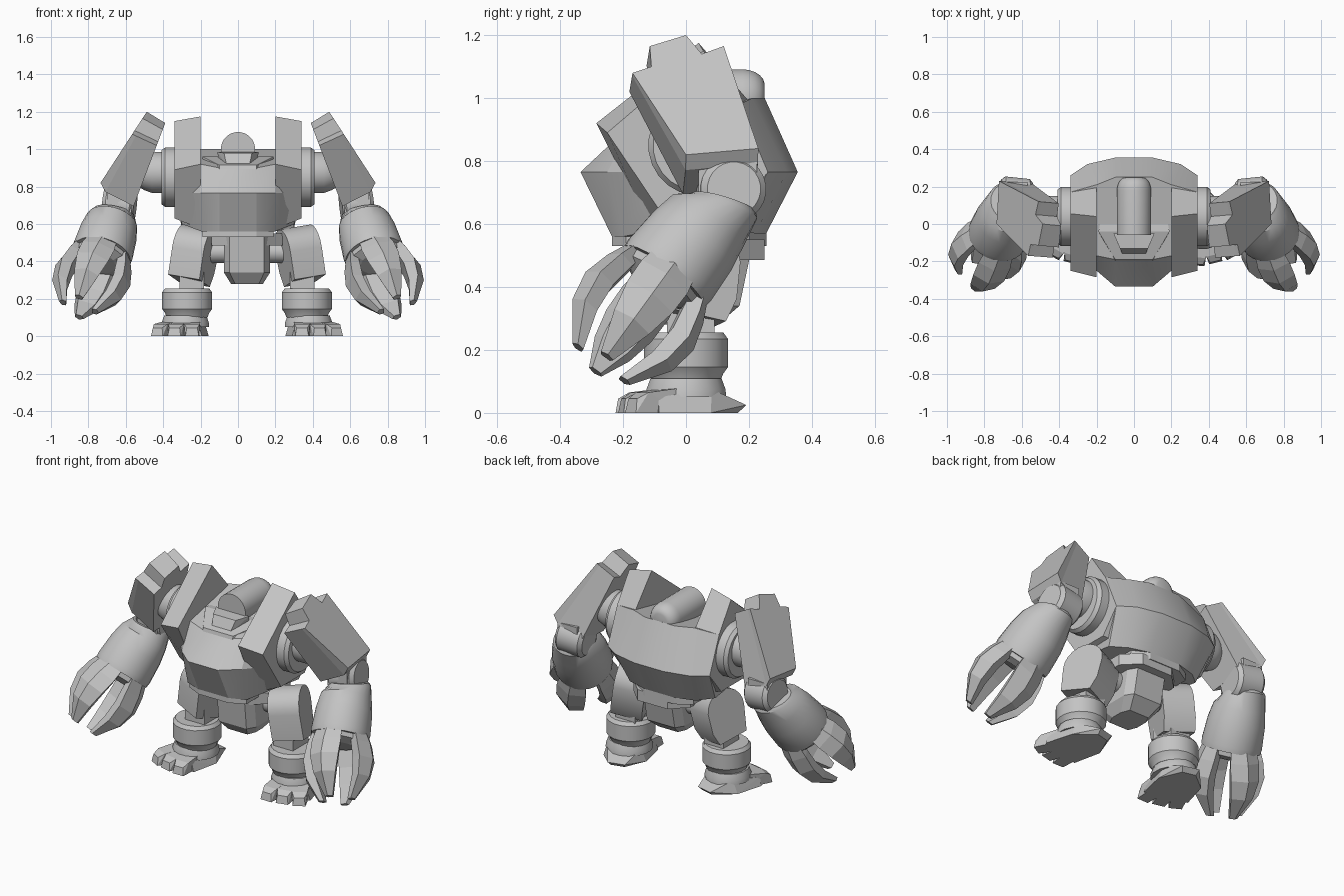
import bpy, bmesh, math
from mathutils import Vector, Matrix

if "Cube" in bpy.data.objects:
    bpy.data.objects.remove(bpy.data.objects["Cube"], do_unlink=True)

grey = bpy.data.materials.new("plain_grey")
grey.use_nodes = True
tone = (0.55, 0.55, 0.55, 1)
grey.diffuse_color = tone
grey.node_tree.nodes["Principled BSDF"].inputs["Base Color"].default_value = tone

HIP_X = 0.048          # the lower body sits slightly off centre
SIDES = (("left_", 1), ("right_", -1))


def finish(name, bm, smooth):
    bmesh.ops.recalc_face_normals(bm, faces=bm.faces)
    mesh = bpy.data.meshes.new(name)
    bm.to_mesh(mesh)
    bm.free()
    mesh.materials.append(grey)
    ob = bpy.data.objects.new(name, mesh)
    bpy.context.collection.objects.link(ob)
    if smooth:
        bpy.ops.object.select_all(action="DESELECT")
        ob.select_set(True)
        bpy.context.view_layer.objects.active = ob
        bpy.ops.object.shade_smooth_by_angle(angle=math.radians(smooth))
    return ob


def loft(name, rings, smooth=0):
    """Skin a stack of equal-length rings and cap both ends."""
    bm = bmesh.new()
    rows = [[bm.verts.new(p) for p in r] for r in rings]
    n = len(rows[0])
    for a, b in zip(rows, rows[1:]):
        for i in range(n):
            j = (i + 1) % n
            bm.faces.new((a[i], a[j], b[j], b[i]))
    bm.faces.new(rows[0])
    bm.faces.new(rows[-1])
    return finish(name, bm, smooth)


def hull(name, points):
    bm = bmesh.new()
    for p in points:
        bm.verts.new(p)
    res = bmesh.ops.convex_hull(bm, input=bm.verts)
    bmesh.ops.delete(bm, geom=list(set(res["geom_interior"])), context="VERTS")
    return finish(name, bm, 0)


def ring(centre, axis, r, n=24):
    rot = Vector(axis).to_track_quat("Z", "Y")
    return [Vector(centre) + rot @ Vector((r * math.cos(t), r * math.sin(t), 0))
            for t in (2 * math.pi * (i + 0.5) / n for i in range(n))]


def tube(start, axis, steps, n=24):
    """Rings from (distance, radius) steps along an axis."""
    axis = Vector(axis).normalized()
    return [ring(Vector(start) + axis * d, axis, r, n) for d, r in steps]


def flip(rings, side, cx=0):
    return [[(cx + side * p[0], p[1], p[2]) for p in r] for r in rings]


def pair(name, rings, smooth=0, cx=0):
    for label, s in SIDES:
        loft(label + name, flip(rings, s, cx), smooth)


def pair_hull(name, points, cx=0):
    for label, s in SIDES:
        hull(label + name, flip([points], s, cx)[0])


def sym(half):
    return list(half) + [(-x, y, z) for x, y, z in reversed(half)]


def box(x, y, z):
    return [(a, b, c) for a in x for b in y for c in z]


# Torso shell: faceted bowl, widest at the middle
loft("torso", [
    sym([(.1, -.235, .56), (.195, -.2, .56), (.3, 0, .6), (.3, .15, .58), (.22, .22, .57), (.1, .255, .57)]),
    sym([(.1, -.335, .765), (.2, -.25, .765), (.335, -.09, .765), (.34, .26, .765), (.25, .32, .765), (.1, .355, .765)]),
    sym([(.1, -.19, .9), (.2, -.17, .92), (.33, -.05, .95), (.34, .17, .98), (.2, .21, 1.0), (.1, .25, 1.0)]),
], 26)
loft("waist_ring", [sym([(.1, -.235, z), (.19, -.19, z), (.19, .2, z), (.1, .255, z)]) for z in (.53, .58)])

# Raised plates beside the head
pair("chest_plate", [
    [(.2, -.285, .92), (.2, .04, 1.175), (.2, .2, .99), (.2, .3, .77), (.2, .18, .6), (.2, -.11, .575)],
    [(.34, -.25, .89), (.34, .055, 1.15), (.34, .17, .98), (.34, .26, .765), (.34, .15, .63), (.34, -.075, .63)],
])

# Head capsule, jaw and collar
steps = [(-.06, .092), (.18, .092)]
steps += [(.18 + .07 * math.sin(a), .042 + .05 * math.cos(a)) for a in (.3, .6, .9, 1.2, 1.5)]
loft("head", tube((0, 0, 1.0), (0, 1, 0), steps), 40)
hull("jaw", sym([(.11, -.05, .985), (.075, -.13, .98), (.06, -.165, .91), (.1, -.05, .9)]))
hull("collar", sym([(.19, -.04, .96), (.1, -.19, .915), (.1, -.2, .88), (.19, -.04, .88), (.17, .05, .95)]))

# Shoulder joints
pair("shoulder_drum", tube((.3, .04, .85), (1, 0, 0), [(0, .16), (.09, .16), (.11, .145)]), 30)
pair("shoulder_ball", tube((.38, .04, .875), (1, 0, 0), [(0, .11), (.08, .11), (.12, .095), (.18, .06)]), 30)

# Upper arm slab: notched outline leaning outwards, thicker towards the elbow
outline = [(-.17, 1.08), (-.11, 1.1), (-.115, 1.165), (0, 1.2), (.05, 1.14), (.12, 1.165),
           (.23, .84), (0, .82)]
outer = [Vector((.735 - .65 * (z - .82), y, z)) for y, z in outline]
inner = []
for y, z in outline:
    low = z - (.125 if z < .9 else .06)
    inner.append(Vector((.56 - .38 * (low - .69), y - .01, low)))
middle = [a.lerp(b, .15) - Vector((0, 0, .03 if a.z < .9 else 0)) for a, b in zip(outer, inner)]
pair("upper_arm", [outer, middle, inner])

# Elbow, forearm and wrist rim
pair("elbow", tube((.55, .135, .695), (.95, .1, .1), [(0, .085), (.02, .105), (.15, .105), (.17, .085)]), 30)
pair_hull("arm_link", box((.57, .7), (.04, .225), (.66, .8)))
elbow, wrist = Vector((.655, .12, .675)), Vector((.73, -.07, .43))
arm_axis = wrist - elbow
length = arm_axis.length
neck = [ring((.662, .12, .668), (.2, -.3, -1), .106), ring((.665, .117, .655), (.2, -.35, -1), .116)]
pair("forearm", neck + tube(elbow, arm_axis, [(.09, .141), (.17, .156), (length - .03, .164),
                                              (length, .16), (length, .135)]), 35)
pair("wrist", tube(wrist, arm_axis, [(-.02, .145), (.025, .14), (.05, .09)], 12))

# Hand: four broad ridged claws round the hand axis
hand_axis = Vector((.12, -.2, -.275)).normalized()
out = (Vector((1, 0, 0)) - hand_axis * hand_axis.x).normalized()
fore = hand_axis.cross(out)
# distance along the hand, radius, half width, thickness
claw_steps = [(-.035, .15, .075, .06), (.05, .188, .09, .085), (.14, .212, .088, .095),
              (.24, .195, .068, .085), (.36, .113, .024, .04)]
for k, finger in enumerate(("outer_claw", "front_claw", "inner_claw", "back_claw")):
    a = k * math.pi / 2
    radial = out * math.cos(a) + fore * math.sin(a)
    across = hand_axis.cross(radial)
    rings = []
    for d, r, w, t in claw_steps:
        c = wrist + hand_axis * d
        rings.append([c + radial * (r + e * t) + across * (w * f)
                      for f, e in ((0, 0), (1, -.4), (.7, -1), (-.7, -1), (-1, -.4))])
    pair(finger, rings)

# Pelvis and hip axle
loft("hip_block", [[(HIP_X + x, y, z) for x, y, z in sym([(.1, -.12, z), (.19, -.03, z), (.19, .16, z), (.1, .25, z)])]
                   for z in (.485, .55)])
loft("pelvis", [[(HIP_X + x, y, z) for x, y, z in sym([(w * .75, f, z), (w, f + .05, z), (w, b - .05, z), (w * .75, b, z)])]
                for z, w, f, b in ((.53, .123, -.14, .21), (.34, .123, -.12, .17), (.28, .085, -.07, .1))])
loft("hip_axle", tube((HIP_X - .25, .05, .45), (1, 0, 0), [(0, .058), (.5, .058)]), 30)

# Thighs: round-topped blocks turned slightly outwards
profile = [(.12 * math.cos(t), .12 * math.sin(t)) for t in (math.pi * i / 10 for i in range(11))]
profile += [(-.12, -.15), (.06, -.19), (.1, -.12)]
turn = Matrix.Rotation(math.radians(20), 3, "Z") @ Matrix.Rotation(math.radians(-9), 3, "Y")
thigh = [[turn @ Vector((x, y, z)) + Vector((.275, .03, .465)) for y, z in profile] for x in (-.09, .09)]
pair("thigh", thigh, 30, HIP_X)

# Shins and ankle cuffs
pair_hull("shin", box((.23, .36), (-.06, .09), (.18, .36)), HIP_X)
pair("ankle_cuff", tube((.32, 0, .1), (0, 0, 1), [(0, .11), (.025, .12), (.045, .135), (.135, .135), (.155, .12)], 20), 30, HIP_X)
pair("ankle", tube((.33, 0, .05), (0, 0, 1), [(0, .13), (.025, .128), (.06, .115)], 16), 30, HIP_X)

# Feet: pointed heel and three stubby toes on a broad sole
yaw = Matrix.Rotation(math.radians(14), 3, "Z")
base = Vector((.338, 0, 0))
sole = sym([(.05, .185, .025), (.04, .16, 0), (.125, .05, 0), (.13, -.12, 0), (.115, -.12, .05), (.1, .06, .075)])
pair_hull("foot", [yaw @ Vector(p) + base for p in sole], HIP_X)
for toe, ang in (("inner_toe", -15), ("middle_toe", 0), ("outer_toe", 15)):
    spin = yaw @ Matrix.Rotation(math.radians(ang), 3, "Z")
    shape = sym([(.046, -.05, 0), (.046, -.05, .08), (.042, -.17, .065), (.028, -.205, .045), (.036, -.213, 0)])
    shift = yaw @ Vector((ang * .0028, 0, 0)) + base
    pair_hull(toe, [spin @ Vector(p) + shift for p in shape], HIP_X)
